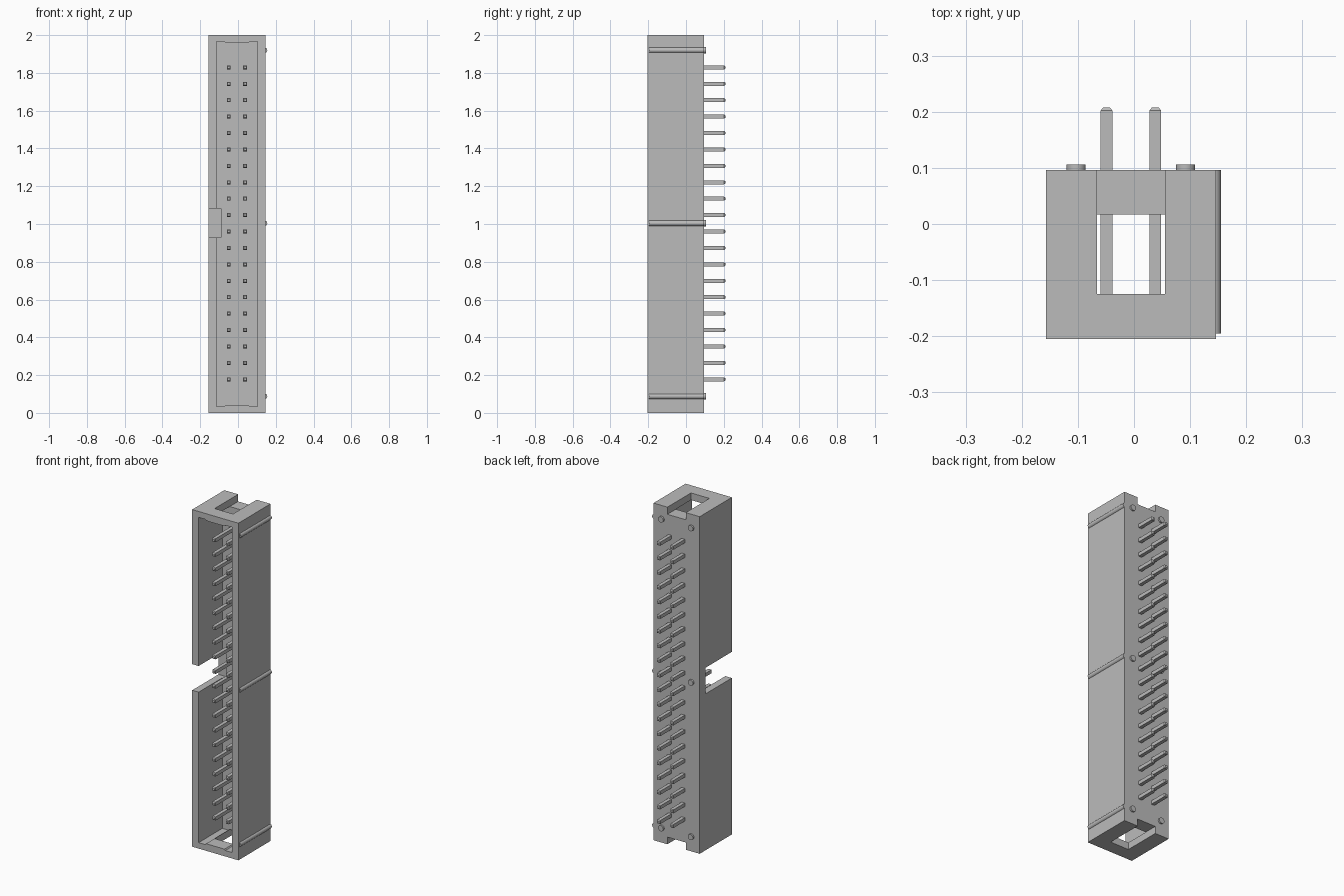
import bpy, bmesh, math
from mathutils import Matrix, Vector

cube = bpy.data.objects.get("Cube")
if cube:
    bpy.data.objects.remove(cube, do_unlink=True)

grey = bpy.data.materials.new("plain grey")
grey.use_nodes = True
colour = (0.5, 0.5, 0.5, 1)
grey.diffuse_color = colour
grey.node_tree.nodes["Principled BSDF"].inputs["Base Color"].default_value = colour


def add_object(name, bm):
    bmesh.ops.recalc_face_normals(bm, faces=bm.faces)
    mesh = bpy.data.meshes.new(name)
    bm.to_mesh(mesh)
    bm.free()
    mesh.materials.append(grey)
    obj = bpy.data.objects.new(name, mesh)
    bpy.context.collection.objects.link(obj)
    return obj


def prism(name, outline, y0, y1):
    """Extrude an x-z outline along y."""
    bm = bmesh.new()
    face = bm.faces.new([bm.verts.new((x, y0, z)) for x, z in outline])
    out = bmesh.ops.extrude_face_region(bm, geom=[face])["geom"]
    verts = [v for v in out if isinstance(v, bmesh.types.BMVert)]
    bmesh.ops.translate(bm, verts=verts, vec=(0, y1 - y0, 0))
    return add_object(name, bm)


def box(name, x0, x1, y0, y1, z0, z1):
    return prism(name, [(x0, z0), (x1, z0), (x1, z1), (x0, z1)], y0, y1)


def rod(name, x, z, y0, y1, radius, sides):
    bm = bmesh.new()
    turn = Matrix.Translation((x, (y0 + y1) / 2, z)) @ Matrix.Rotation(math.pi / 2, 4, "X")
    bmesh.ops.create_cone(bm, cap_ends=True, segments=sides, radius1=radius,
                          radius2=radius, depth=y1 - y0, matrix=turn)
    obj = add_object(name, bm)
    for poly in obj.data.polygons:
        poly.use_smooth = len(poly.vertices) == 4
    for edge in obj.data.edges:
        a, b = (obj.data.vertices[i].co for i in edge.vertices)
        edge.use_edge_sharp = abs(a.y - b.y) < 0.001
    return obj


def cut(target, cutter):
    mod = target.modifiers.new("cut", "BOOLEAN")
    mod.operation, mod.solver, mod.object = "DIFFERENCE", "EXACT", cutter
    bpy.context.view_layer.objects.active = target
    bpy.ops.object.modifier_apply(modifier=mod.name)
    bpy.data.objects.remove(cutter, do_unlink=True)


FRONT, BACK, FLOOR = -0.205, 0.096, 0.017
LEFT_X, RIGHT_X = -0.157, 0.146
SLOT_L, SLOT_R = -0.066, 0.055
LIP, WALL = 0.042, 0.035

# Shroud with its open front; the end walls are slightly thicker mid-width
shroud = box("shroud", LEFT_X, RIGHT_X, FRONT, BACK, 0, 2)
low = [(-0.115, WALL), (SLOT_L - 0.005, WALL), (SLOT_L, LIP),
       (SLOT_R, LIP), (SLOT_R + 0.005, WALL), (0.104, WALL)]
high = [(x, 2 - z) for x, z in reversed(low)]
cut(shroud, prism("cavity", low + high, FRONT - 0.1, FLOOR))

# End slots and the keying notch
for z0, z1 in ((-0.1, LIP + 0.0005), (2 - LIP - 0.0005, 2.1)):
    cut(shroud, box("end_slot", SLOT_L, SLOT_R, -0.125, BACK + 0.1, z0, z1))
cut(shroud, box("key_notch", LEFT_X - 0.1, -0.09, FRONT - 0.1, 0.041, 0.928, 1.083))

# Two rows of square pins with tapered ends
PIN, TIP = 0.0105, 0.006
for row, x in (("right", -0.049), ("left", 0.038)):
    for i in range(20):
        z = 0.178 + i * 0.0869
        bm = bmesh.new()
        bmesh.ops.create_cube(bm, size=1)
        for v in bm.verts:
            v.co = Vector((x + 2 * PIN * v.co.x,
                           -0.154 if v.co.y < 0 else 0.202,
                           z + 2 * PIN * v.co.z))
        ends = [f for f in bm.faces if abs(f.normal.y) > 0.9
                or len({round(v.co.y, 3) for v in f.verts}) == 1]
        for face in ends:
            side = 1 if face.calc_center_median().y > 0 else -1
            new = bmesh.ops.extrude_discrete_faces(bm, faces=[face])["faces"][0]
            for v in new.verts:
                v.co = (x + (v.co.x - x) * 0.55, v.co.y + side * TIP,
                        z + (v.co.z - z) * 0.55)
        add_object(f"{row}_pin_{i + 1}", bm)

# Side ribs and rear standoff feet
for place, z in (("bottom", 0.088), ("middle", 1.004), ("top", 1.92)):
    rod(f"{place}_rib", 0.1405, z, -0.195, BACK, 0.0145, 24)
    for side, x in (("right", -0.103), ("left", 0.092)):
        rod(f"{place}_{side}_foot", x, z, BACK - 0.01, 0.106, 0.017, 24)
